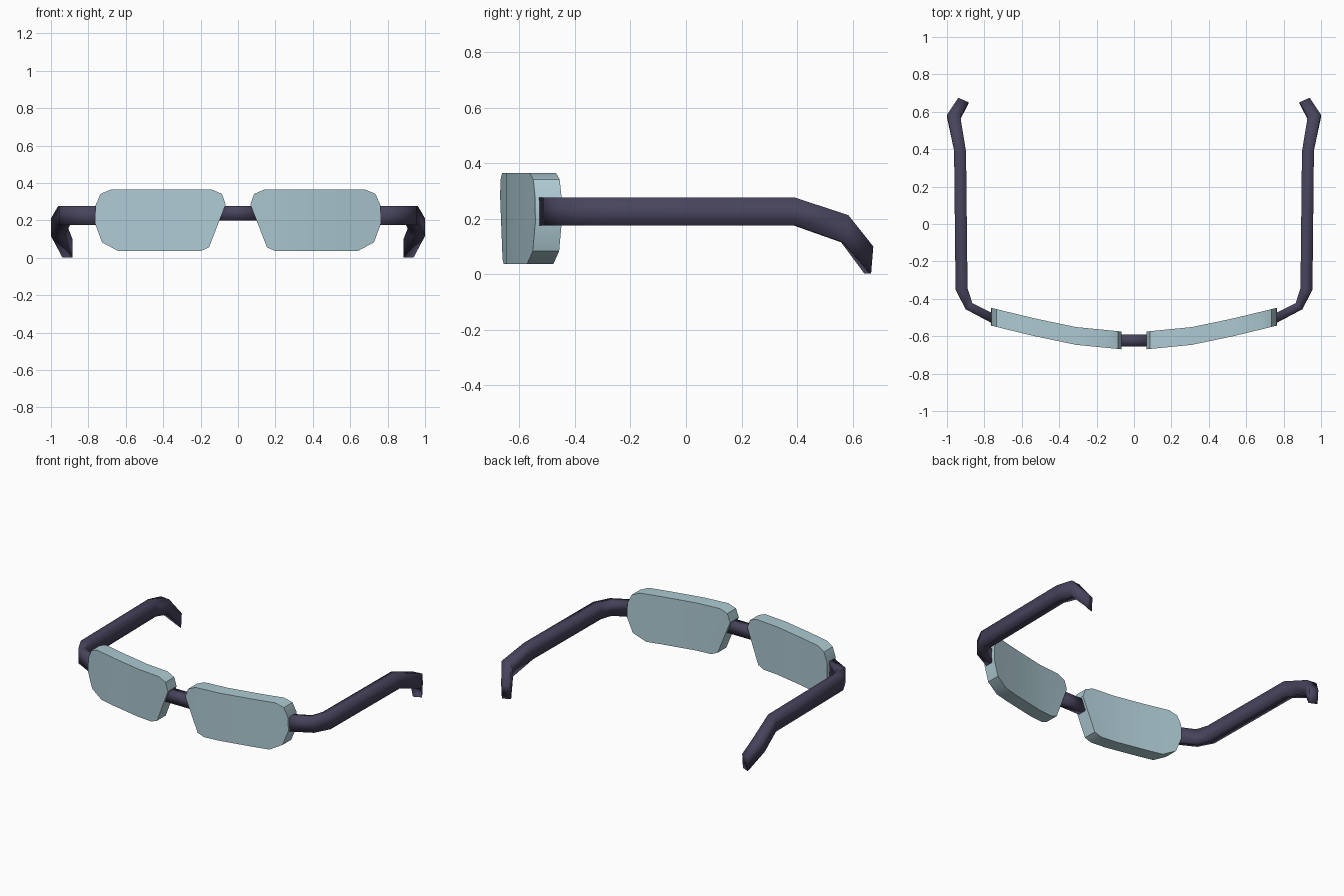
import bpy, bmesh, math
from mathutils import Vector

if "Cube" in bpy.data.objects:
    bpy.data.objects.remove(bpy.data.objects["Cube"])


def material(name, color):
    m = bpy.data.materials.new(name)
    m.diffuse_color = (*color, 1)
    m.use_nodes = True
    m.node_tree.nodes["Principled BSDF"].inputs["Base Color"].default_value = m.diffuse_color
    return m


LENS = material("pale blue lens", (0.42, 0.59, 0.65))
FRAME = material("dark violet frame", (0.063, 0.058, 0.108))


def finish(bm, name, mat, angle):
    bmesh.ops.recalc_face_normals(bm, faces=bm.faces[:])
    mesh = bpy.data.meshes.new(name)
    bm.to_mesh(mesh)
    bm.free()
    obj = bpy.data.objects.new(name, mesh)
    bpy.context.collection.objects.link(obj)
    mesh.materials.append(mat)
    bpy.ops.object.select_all(action='DESELECT')
    obj.select_set(True)
    bpy.context.view_layer.objects.active = obj
    bpy.ops.object.shade_smooth_by_angle(angle=math.radians(angle))
    return obj


# Lens outline in x, z and the wrap-around curve of its front in x, y
OUTLINE = [(0.14, 0.365), (0.68, 0.365), (0.735, 0.342), (0.762, 0.28), (0.765, 0.185),
           (0.727, 0.083), (0.64, 0.036), (0.20, 0.036), (0.155, 0.056), (0.066, 0.285),
           (0.086, 0.342)]
CURVE = [(0.066, -0.67), (0.31, -0.646), (0.53, -0.60), (0.765, -0.543)]
THICK = 0.095


def curve_y(x):
    for (x0, y0), (x1, y1) in zip(CURVE, CURVE[1:]):
        if x <= x1 + 1e-6:
            break
    return y0 + (y1 - y0) * (x - x0) / (x1 - x0)


def lens(side, name):
    bm = bmesh.new()
    face = bm.faces.new([bm.verts.new((x, 0, z)) for x, z in OUTLINE])
    ext = bmesh.ops.extrude_face_region(bm, geom=[face])
    new = [g for g in ext["geom"] if isinstance(g, bmesh.types.BMVert)]
    bmesh.ops.translate(bm, verts=new, vec=(0, THICK, 0))
    for x, _ in CURVE[1:-1]:
        geom = bm.verts[:] + bm.edges[:] + bm.faces[:]
        bmesh.ops.bisect_plane(bm, geom=geom, plane_co=(x, 0, 0), plane_no=(1, 0, 0))
    for v in bm.verts:
        v.co.y += curve_y(v.co.x)
        v.co.x *= side
    finish(bm, name, LENS, 30)


# Rectangular bar through rings: centre, half-width vector, half-height vector
def bar(rings, side, name):
    bm = bmesh.new()
    loops = []
    for c, w, h in rings:
        c, w, h = Vector(c), Vector(w), Vector(h)
        pts = [c + w + h, c - w + h, c - w - h, c + w - h]
        loops.append([bm.verts.new((p.x * side, p.y, p.z)) for p in pts])
    for a, b in zip(loops, loops[1:]):
        for i in range(4):
            j = (i + 1) % 4
            bm.faces.new((a[i], a[j], b[j], b[i]))
    bm.faces.new(loops[0])
    bm.faces.new(loops[-1])
    finish(bm, name, FRAME, 180)


UP = (0, 0, 0.05)
ARM = [((0.735, -0.515, 0.226), (0.012, -0.022, 0), UP),
       ((0.882, -0.44, 0.226), (0.018, -0.016, 0), UP),
       ((0.922, -0.348, 0.226), (0.032, -0.004, 0), UP),
       ((0.930, 0.39, 0.226), (0.032, 0.003, 0), UP),
       ((0.964, 0.572, 0.164), (0.035, 0.004, 0), (0, 0.009, 0.049)),
       ((0.912, 0.659, 0.051), (0.027, 0.012, 0), (0, 0.004, 0.049))]

for side, label in ((-1, "left"), (1, "right")):
    lens(side, label + "_lens")
    bar(ARM, side, label + "_arm")

# Nose bridge between the lenses
bar([((x, -0.622, 0.238), (0, 0.032, 0), (0, 0, 0.038)) for x in (-0.11, 0.11)], 1, "bridge")
